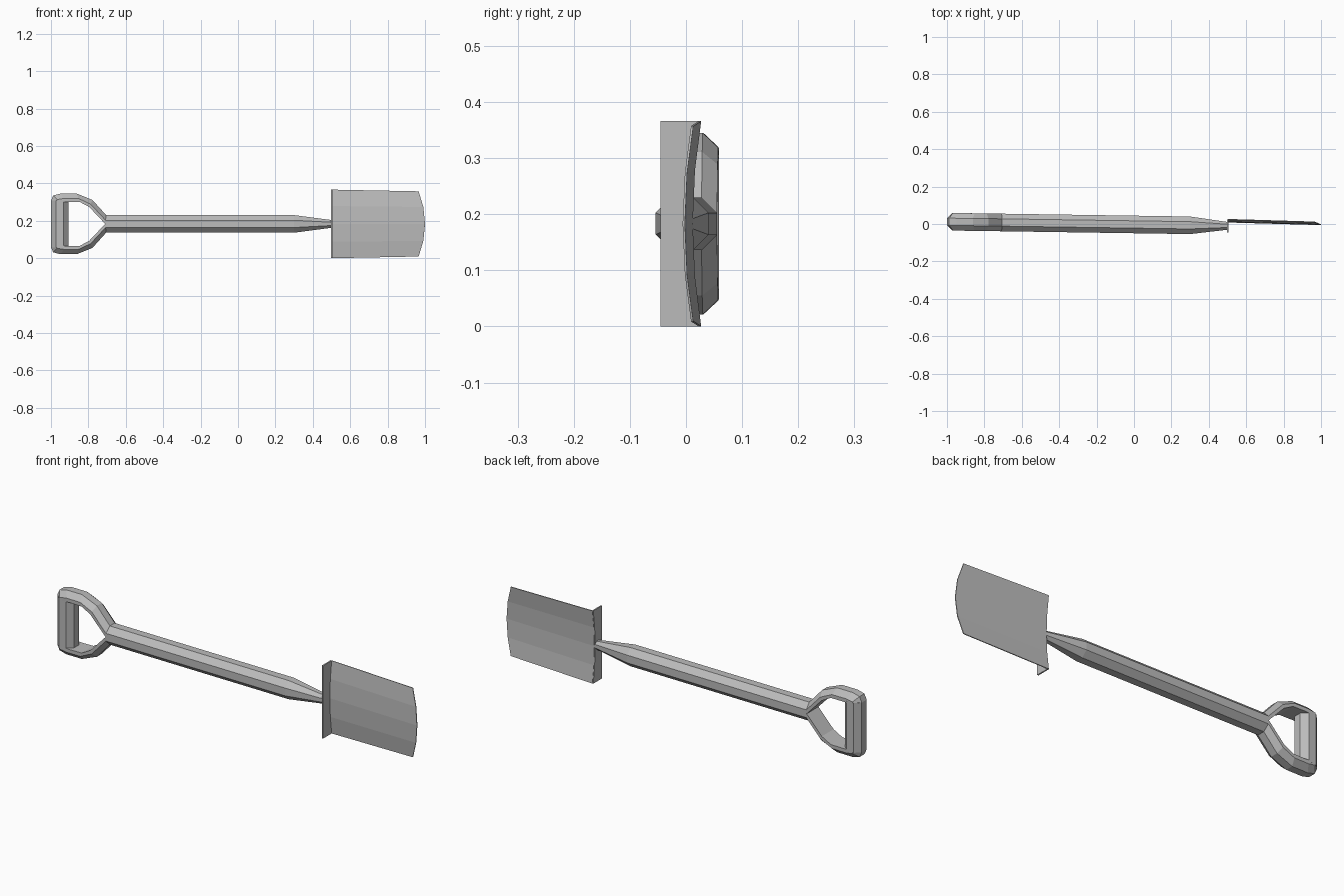
import bpy, bmesh, math

cube = bpy.data.objects.get("Cube")
if cube:
    bpy.data.objects.remove(cube, do_unlink=True)

grey = bpy.data.materials.new("plain_grey")
grey.use_nodes = True
grey.diffuse_color = (0.5, 0.5, 0.5, 1)
grey.node_tree.nodes["Principled BSDF"].inputs["Base Color"].default_value = (0.5, 0.5, 0.5, 1)

MID = 0.183                      # height of the shaft axis
R = 0.047                        # shaft half width across flats
CHAMFER = R * math.tan(math.pi / 8)


def axis_y(x):
    """The shaft leans slightly forward towards the blade."""
    return -0.0025 - 0.015 * x


def loft(name, rings, closed=True):
    """Skin a list of point rings; closed rings get end caps."""
    bm = bmesh.new()
    rows = [[bm.verts.new(p) for p in ring] for ring in rings]
    n = len(rows[0])
    for a, b in zip(rows, rows[1:]):
        for i in range(n if closed else n - 1):
            j = (i + 1) % n
            bm.faces.new((a[i], a[j], b[j], b[i]))
    if closed:
        bm.faces.new(rows[0])
        bm.faces.new(rows[-1])
    bmesh.ops.recalc_face_normals(bm, faces=bm.faces)
    mesh = bpy.data.meshes.new(name)
    bm.to_mesh(mesh)
    bm.free()
    mesh.materials.append(grey)
    obj = bpy.data.objects.new(name, mesh)
    bpy.context.collection.objects.link(obj)
    return obj


def octagon(r):
    c = r / math.cos(math.pi / 8)
    angles = [math.pi / 8 + k * math.pi / 4 for k in range(8)]
    return [(c * math.cos(a), c * math.sin(a)) for a in angles]


# Shaft with tapered socket end
loft("shaft", [[(x, y + axis_y(x), z + MID) for y, z in octagon(r)]
               for x, r in ((-0.71, R), (0.3, R), (0.505, 0.02))])

# Grip bar
GRIP_X = -0.953
loft("grip", [[(GRIP_X + x, y + axis_y(GRIP_X), MID + z) for x, y in octagon(R)]
              for z in (-0.125, 0.125)])

# Handle loop: half octagon swept from the shaft around the grip and back
# each station is inner x, inner z, outer x, outer z relative to the axis
half = [(-0.71, 0.0, -0.705, 0.047),
        (-0.795, 0.09, -0.778, 0.128),
        (-0.845, 0.117, -0.862, 0.162),
        (-0.915, 0.118, -0.95, 0.162),
        (GRIP_X, 0.115, -0.988, 0.152),
        (GRIP_X, 0.105, -1.0, 0.125)]
stations = half + [(a, -b, c, -d) for a, b, c, d in reversed(half)]
section = [(-R, 0), (-R, CHAMFER / R), (-CHAMFER, 1),
           (CHAMFER, 1), (R, CHAMFER / R), (R, 0)]
rings = []
for ix, iz, ox, oz in stations:
    rings.append([(ix + (ox - ix) * t, axis_y(ix) + y, MID + iz + (oz - iz) * t)
                  for y, t in section])
loft("handle_loop", rings)

# Curved blade and straight foot plate
span = (-1, -0.52, 0, 0.52, 1)
bend = (0.015, 0.004, 0, 0.004, 0.015)
tip = (0.966, 0.991, 1.0, 0.991, 0.966)
root = [(0.502, 0.010 + b, MID + s * 0.183) for s, b in zip(span, bend)]
end = [(x, -0.004 + b, MID + s * 0.174) for s, b, x in zip(span, bend, tip)]
front = [(x, -0.045, z) for x, y, z in root]

blade = loft("blade", [root, end], closed=False)
plate = loft("foot_plate", [front, root], closed=False)
for obj, thickness in ((blade, 0.004), (plate, 0.007)):
    mod = obj.modifiers.new("thickness", 'SOLIDIFY')
    mod.thickness = thickness
    mod.offset = 0
